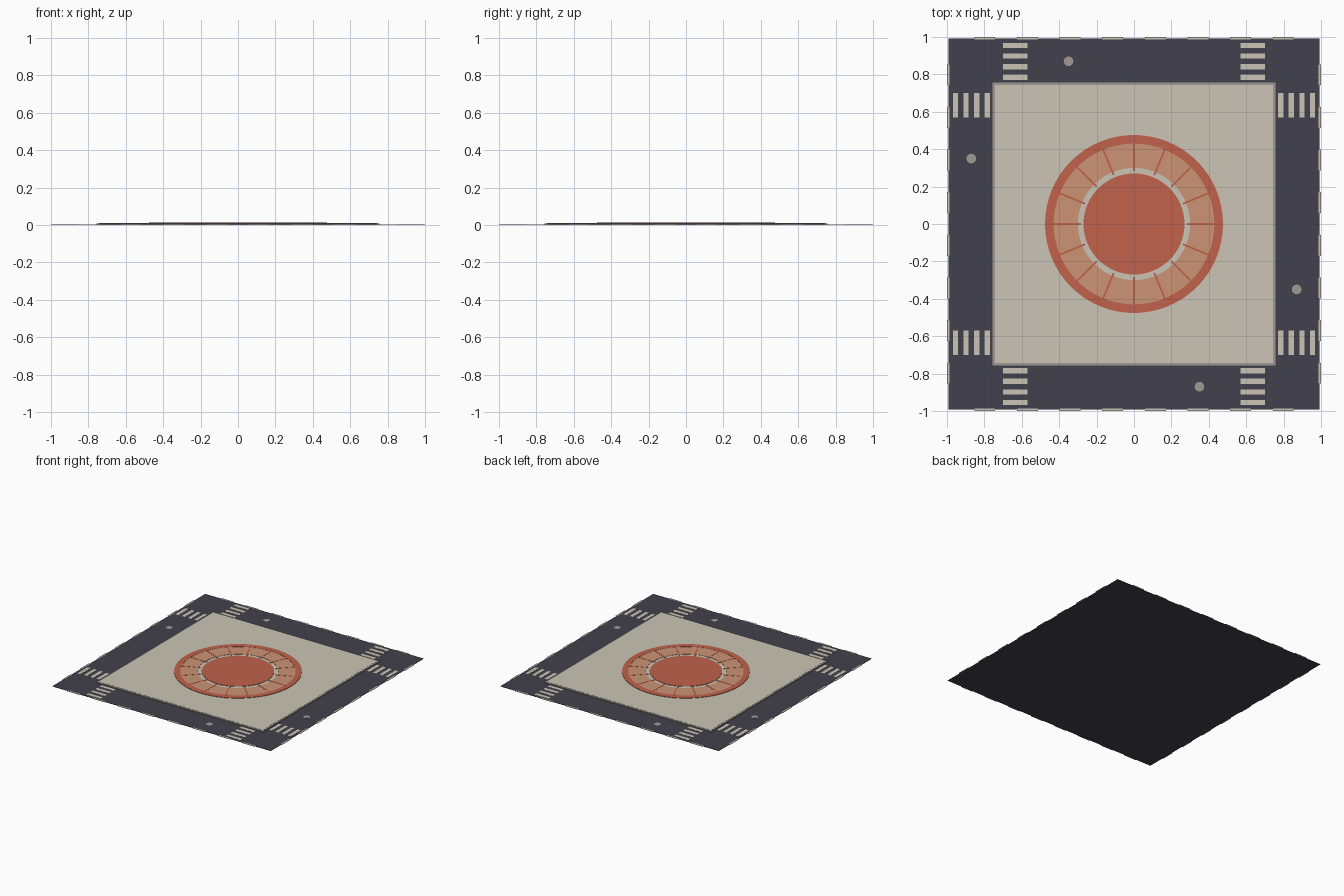
import bpy, bmesh, math
from mathutils import Matrix

if "Cube" in bpy.data.objects:
    bpy.data.objects.remove(bpy.data.objects["Cube"])


def mat(name, rgb):
    m = bpy.data.materials.new(name)
    lin = [((c / 255 + 0.055) / 1.055) ** 2.4 for c in rgb]
    m.diffuse_color = (*lin, 1)
    m.use_nodes = True
    m.node_tree.nodes["Principled BSDF"].inputs["Base Color"].default_value = m.diffuse_color
    return m


ASPHALT = mat("dark asphalt", (66, 65, 77))
PAVING = mat("pale paving", (203, 197, 181))
CURB = mat("grey curb", (160, 155, 146))
BRICK = mat("red brick", (193, 98, 76))
CLAY = mat("light clay", (204, 148, 118))


def finish(name, bm, material):
    bmesh.ops.recalc_face_normals(bm, faces=bm.faces)
    me = bpy.data.meshes.new(name)
    bm.to_mesh(me)
    bm.free()
    me.materials.append(material)
    ob = bpy.data.objects.new(name, me)
    bpy.context.collection.objects.link(ob)
    return ob


def add_box(bm, cx, cy, sx, sy, z0, z1, rot=0):
    m = (Matrix.Rotation(rot, 4, 'Z') @ Matrix.Translation((cx, cy, (z0 + z1) / 2))
         @ Matrix.Diagonal((sx, sy, z1 - z0, 1)))
    bmesh.ops.create_cube(bm, size=1, matrix=m)


def box(name, half, z0, z1, material):
    bm = bmesh.new()
    add_box(bm, 0, 0, 2 * half, 2 * half, z0, z1)
    return finish(name, bm, material)


def ring(name, r_in, r_out, z0, z1, material, n=64):
    # Closed rectangular profile swept around z
    bm = bmesh.new()
    prof = [(r_in, z0), (r_out, z0), (r_out, z1), (r_in, z1)]
    loops = [[bm.verts.new((r * math.cos(a), r * math.sin(a), z)) for r, z in prof]
             for a in (2 * math.pi * i / n for i in range(n))]
    for i in range(n):
        a, b = loops[i], loops[(i + 1) % n]
        for j in range(4):
            k = (j + 1) % 4
            bm.faces.new((a[j], b[j], b[k], a[k]))
    return finish(name, bm, material)


def add_disc(bm, x, y, r, z0, z1, n):
    bmesh.ops.create_cone(bm, cap_ends=True, segments=n, radius1=r, radius2=r, depth=z1 - z0,
                          matrix=Matrix.Translation((x, y, (z0 + z1) / 2)))


# Road, curb and raised square
box("road", 0.993, 0.0, 0.002, ASPHALT)
box("curb", 0.757, 0.001, 0.009, CURB)
box("paved_square", 0.744, 0.002, 0.010, PAVING)

# Road markings, repeated on four sides
dashes, stripes, covers = bmesh.new(), bmesh.new(), bmesh.new()
for q in range(4):
    rot = q * math.pi / 2
    for i in range(8):
        add_box(dashes, (i - 3.5) * 0.228, 0.993, 0.112, 0.014, 0.0005, 0.003, rot)
    for side in (-1, 1):
        for i in range(4):
            add_box(stripes, side * 0.635, 0.784 + i * 0.057, 0.13, 0.028, 0.001, 0.003, rot)
finish("lane_dashes", dashes, PAVING)
finish("crosswalk_stripes", stripes, PAVING)

# Manhole covers
for x, y in ((-0.35, 0.87), (-0.87, 0.35), (0.87, -0.35), (0.35, -0.87)):
    add_disc(covers, x, y, 0.026, 0.001, 0.0035, 16)
finish("manhole_covers", covers, CURB)

# Round plaza: outer border, clay band, spokes, central disc
ring("plaza_border", 0.43, 0.476, 0.009, 0.013, BRICK)
ring("plaza_band", 0.30, 0.431, 0.009, 0.012, CLAY)
spokes = bmesh.new()
for i in range(16):
    add_box(spokes, 0.358, 0, 0.15, 0.01, 0.009, 0.013, i * math.pi / 8)
finish("plaza_spokes", spokes, BRICK)
centre = bmesh.new()
add_disc(centre, 0, 0, 0.27, 0.009, 0.013, 64)
finish("plaza_centre", centre, BRICK)
